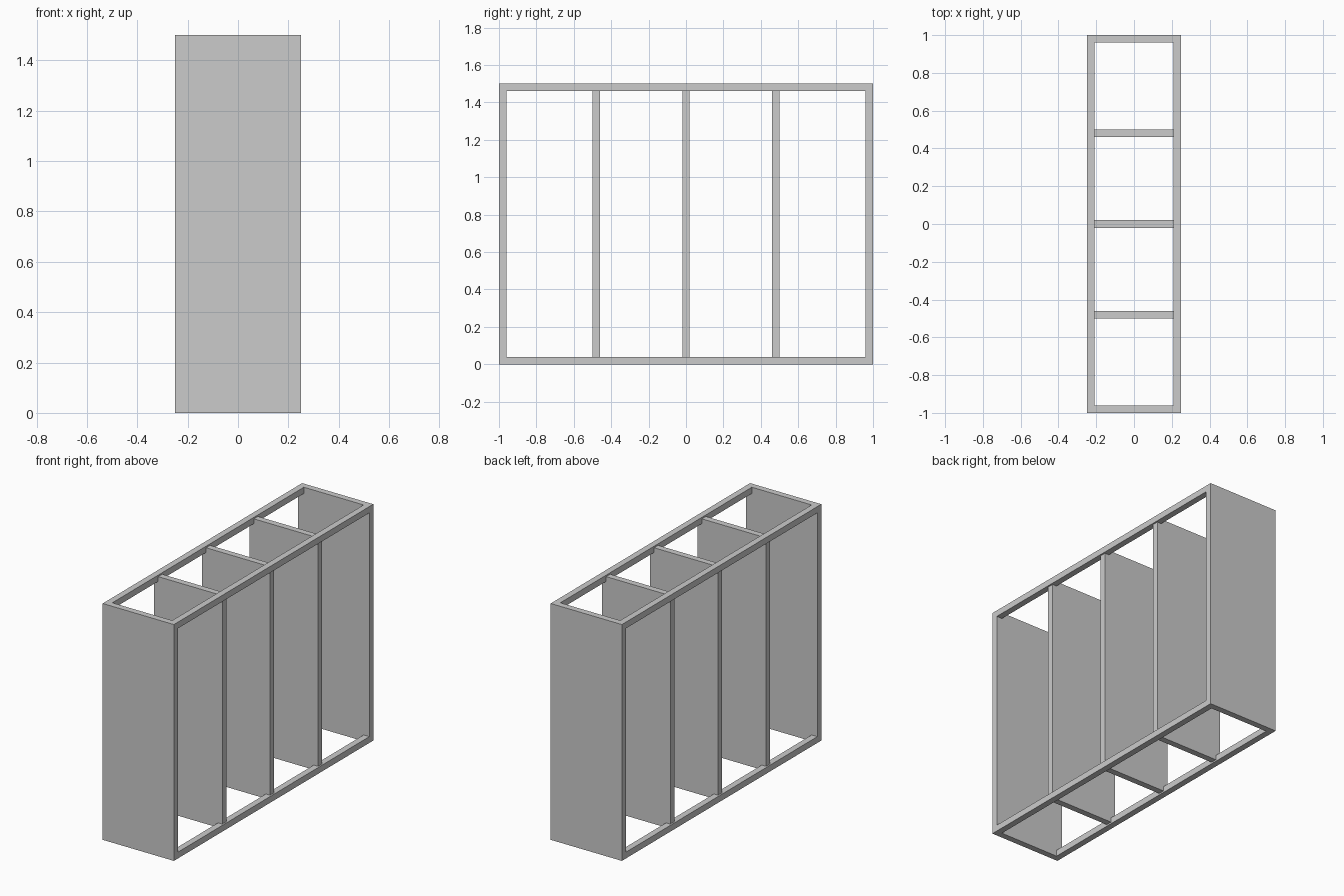
import bpy

if "Cube" in bpy.data.objects:
    bpy.data.objects.remove(bpy.data.objects["Cube"])

W, L, H = 0.5, 2.0, 1.5   # overall x, y, z
T = 0.04                  # board thickness
INSET = 0.01              # dividers sit slightly back from the frame faces


def box(name, size, center):
    bpy.ops.mesh.primitive_cube_add(size=1, location=center)
    ob = bpy.context.object
    ob.name = name
    ob.data.name = name
    for v in ob.data.vertices:
        v.co = [c * s for c, s in zip(v.co, size)]
    return ob


# Solid end panels
for side, name in ((-1, "front_panel"), (1, "back_panel")):
    box(name, (W, T, H), (0, side * (L - T) / 2, H / 2))

# Long rails along the top and bottom edges, between the end panels
for sx, xname in ((-1, "left"), (1, "right")):
    for z, zname in ((T / 2, "bottom"), (H - T / 2, "top")):
        box(f"{zname}_{xname}_rail", (T, L - 2 * T, T),
            (sx * (W - T) / 2, 0, z))

# Upright dividers, housed into the rails
for i, y in enumerate((-0.48, 0.0, 0.48), 1):
    box(f"divider_{i}", (W - 2 * INSET, T, H - 2 * INSET), (0, y, H / 2))
